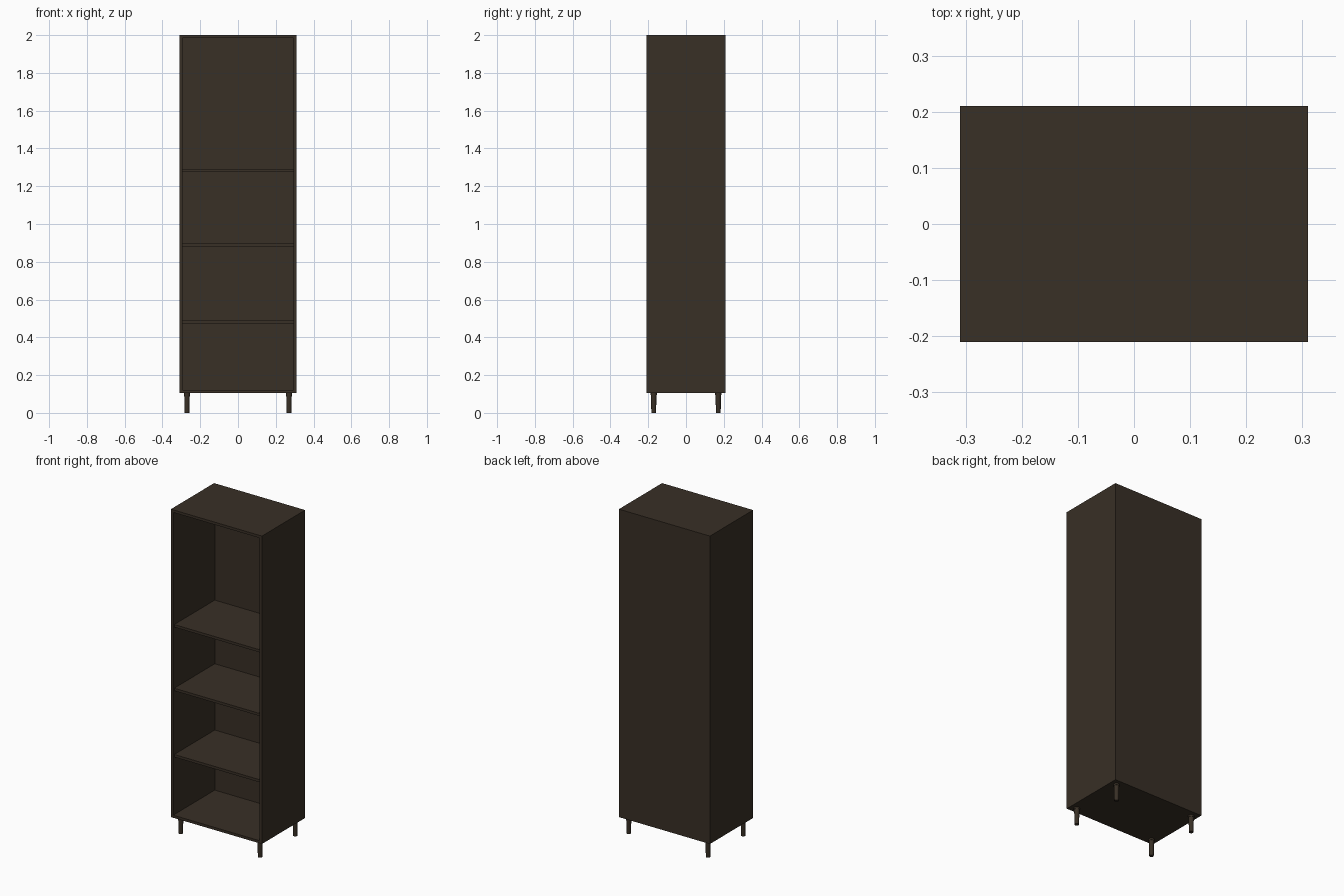
import bpy

if "Cube" in bpy.data.objects:
    bpy.data.objects.remove(bpy.data.objects["Cube"])

wood = bpy.data.materials.new("dark brown wood")
wood.diffuse_color = (0.040, 0.029, 0.019, 1)
wood.use_nodes = True
wood.node_tree.nodes["Principled BSDF"].inputs["Base Color"].default_value = wood.diffuse_color

W, D = 0.31, 0.21        # half width, half depth
Z0, Z1, T = 0.104, 2.0, 0.016


def box(name, x0, x1, y0, y1, z0, z1):
    bpy.ops.mesh.primitive_cube_add(size=1, location=((x0 + x1) / 2, (y0 + y1) / 2, (z0 + z1) / 2))
    o = bpy.context.object
    o.name = name
    o.scale = (x1 - x0, y1 - y0, z1 - z0)
    bpy.ops.object.transform_apply(location=False, rotation=False, scale=True)
    o.data.materials.append(wood)


def cone(name, x, y, z0, z1, r0, r1):
    bpy.ops.mesh.primitive_cone_add(vertices=16, radius1=r0, radius2=r1, depth=z1 - z0,
                                    location=(x, y, (z0 + z1) / 2))
    o = bpy.context.object
    o.name = name
    o.data.materials.append(wood)
    bpy.ops.object.shade_smooth_by_angle()


# carcass
box("left_side", -W, -W + T, -D, D, Z0, Z1)
box("right_side", W - T, W, -D, D, Z0, Z1)
box("top_panel", -W + T, W - T, -D, D, Z1 - T, Z1)
box("bottom_panel", -W + T, W - T, -D, D, Z0, Z0 + T)
box("back_panel", -W + T, W - T, D - T, D, Z0 + T, Z1 - T)

# shelves, slightly set back from the front
for i, z in enumerate((0.49, 0.898, 1.29)):
    box(f"shelf_{i + 1}", -W + T, W - T, -D + 0.01, D - T, z - T, z)

# legs with a small mounting collar
for sy, row in ((-1, "front"), (1, "back")):
    for sx, side in ((-1, "left"), (1, "right")):
        x, y = sx * 0.27, sy * 0.171
        cone(f"{row}_{side}_leg", x, y, 0, Z0, 0.0125, 0.015)
        cone(f"{row}_{side}_leg_collar", x, y, Z0 - 0.01, Z0, 0.017, 0.017)
